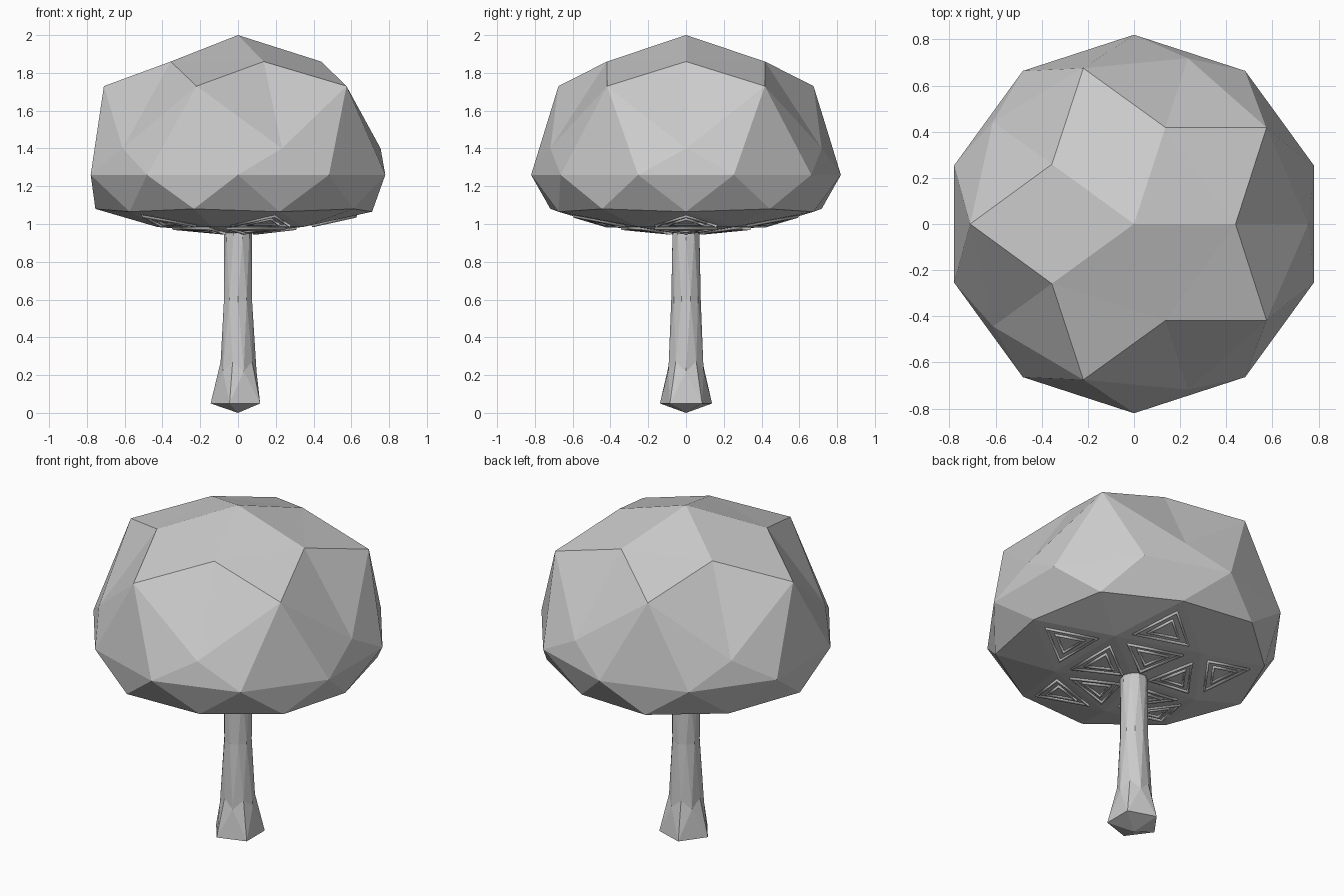
import bpy, bmesh, math
from mathutils import Vector

if "Cube" in bpy.data.objects:
    bpy.data.objects.remove(bpy.data.objects["Cube"])

grey = bpy.data.materials.new("plain grey")
grey.diffuse_color = (0.6, 0.6, 0.6, 1)
grey.use_nodes = True
grey.node_tree.nodes["Principled BSDF"].inputs["Base Color"].default_value = grey.diffuse_color

# height rows of a two-step icosphere, bottom to top
ROWS = [-1, -0.851, -0.526, -0.447, 0, 0.447, 0.526, 0.851, 1]


def shaped_icosphere(name, profile):
    """Icosphere whose rows are moved to the (radius, height) pairs of a profile."""
    bm = bmesh.new()
    bmesh.ops.create_icosphere(bm, subdivisions=2, radius=1)
    for v in bm.verts:
        row = min(range(9), key=lambda i: abs(ROWS[i] - v.co.z))
        r, z = profile[row]
        a = math.atan2(v.co.y, v.co.x)
        v.co = (r * math.cos(a), r * math.sin(a), z)
    me = bpy.data.meshes.new(name)
    bm.to_mesh(me)
    bm.free()
    me.materials.append(grey)
    ob = bpy.data.objects.new(name, me)
    bpy.context.collection.objects.link(ob)
    return ob


# canopy and trunk
canopy = [(0, 0.945), (0.43, 0.985), (0.71, 1.065), (0.755, 1.08), (0.82, 1.26),
          (0.755, 1.40), (0.71, 1.73), (0.44, 1.86), (0, 2.0)]
shaped_icosphere("canopy", canopy)
shaped_icosphere("trunk", [(0, 0), (0.145, 0.05), (0.098, 0.22), (0.092, 0.27), (0.078, 0.60),
                           (0.075, 0.93), (0.075, 0.95), (0.07, 0.98), (0, 1.0)])


def polar(r, deg, z):
    a = math.radians(deg)
    return Vector((r * math.cos(a), r * math.sin(a), z))


# nested triangular ridges on the underside of the canopy
cu = bpy.data.curves.new("underside_ridges", 'CURVE')
cu.dimensions = '3D'
cu.bevel_depth = 0.013
cu.bevel_resolution = 1
cu.materials.append(grey)
for k in range(5):
    d = 72 * k
    left, right = polar(0.43, d - 36, 0.985), polar(0.43, d + 36, 0.985)
    for tip in (Vector((0, 0, 0.945)), polar(0.71, d, 1.065)):
        c = (left + right + tip) / 3
        for s in (0.62, 0.34):
            sp = cu.splines.new('POLY')
            sp.points.add(2)
            sp.use_cyclic_u = True
            for p, q in zip(sp.points, (left, right, tip)):
                p.co = (*(c + (q - c) * s), 1)
ridges = bpy.data.objects.new("underside_ridges", cu)
bpy.context.collection.objects.link(ridges)
